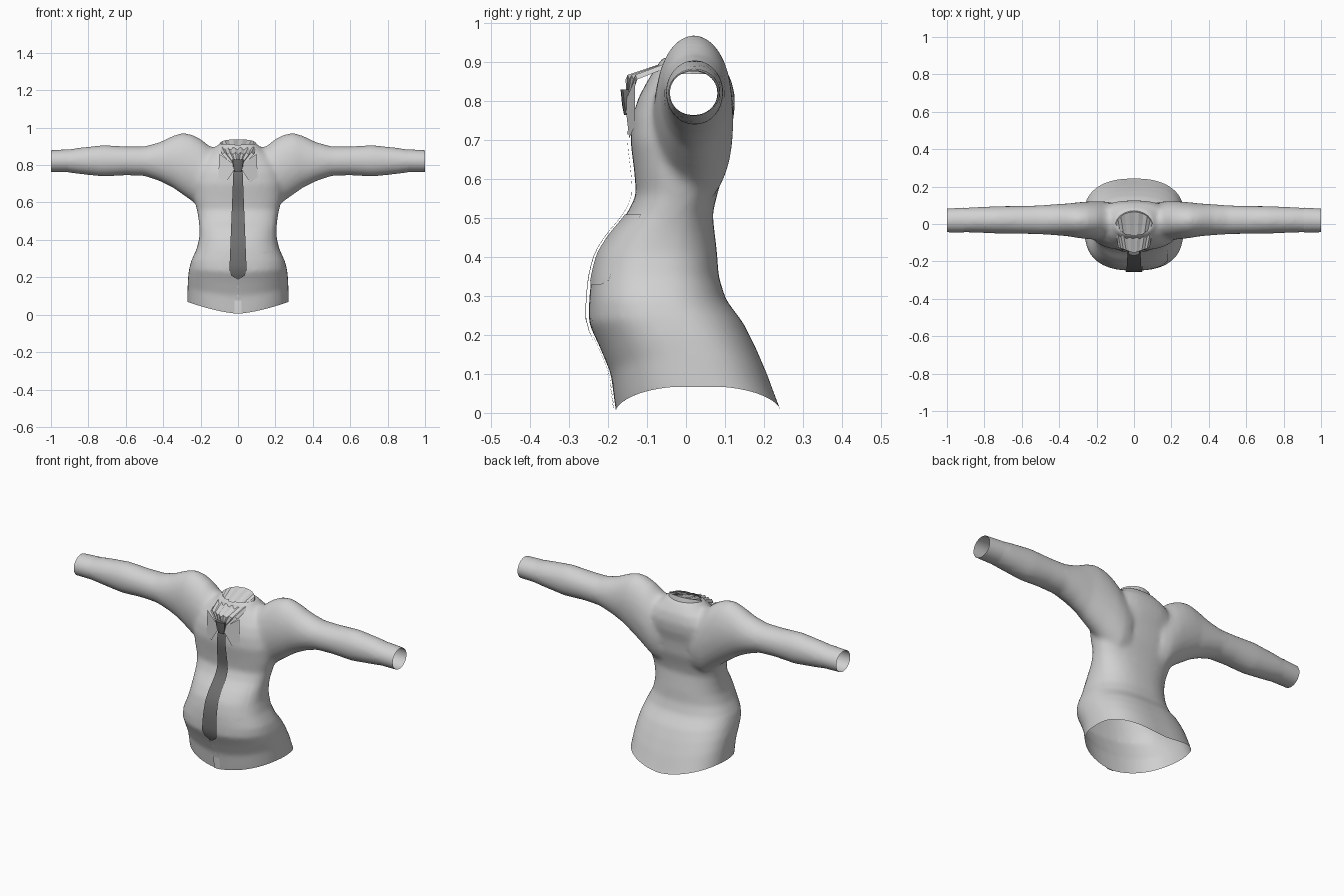
import bpy, bmesh, math
from mathutils import Vector
from mathutils.bvhtree import BVHTree

if "Cube" in bpy.data.objects:
    bpy.data.objects.remove(bpy.data.objects["Cube"], do_unlink=True)


def material(name, v):
    m = bpy.data.materials.new(name)
    m.use_nodes = True
    m.diffuse_color = (v, v, v, 1)
    m.node_tree.nodes["Principled BSDF"].inputs["Base Color"].default_value = (v, v, v, 1)
    return m


CLOTH = material("shirt cloth", 0.64)
TIE = material("tie grey", 0.16)
TRIM = material("placket white", 0.8)


def make_object(name, bm, mat, smooth=True):
    me = bpy.data.meshes.new(name)
    bm.to_mesh(me)
    bm.free()
    me.materials.append(mat)
    ob = bpy.data.objects.new(name, me)
    bpy.context.collection.objects.link(ob)
    if smooth:
        bpy.ops.object.select_all(action='DESELECT')
        ob.select_set(True)
        bpy.context.view_layer.objects.active = ob
        bpy.ops.object.shade_smooth_by_angle(angle=math.radians(40))
    return ob


def loft(bm, rings, caps=True):
    loops = [[bm.verts.new(p) for p in r] for r in rings]
    n = len(loops[0])
    for a, b in zip(loops, loops[1:]):
        for i in range(n):
            j = (i + 1) % n
            bm.faces.new((a[i], a[j], b[j], b[i]))
    if caps:
        bm.faces.new(loops[0][::-1])
        bm.faces.new(loops[-1])


def oval(power, n=40):
    for i in range(n):
        a = math.tau * i / n
        c, s = math.cos(a), math.sin(a)
        yield (math.copysign(abs(c) ** power, c), math.copysign(abs(s) ** power, s))


def sleeve_ring(x, z0, z1, y0, y1, side, grow=0.0):
    return [(side * x, (y0 + y1) / 2 + ((y1 - y0) / 2 + grow) * c,
             (z0 + z1) / 2 + ((z1 - z0) / 2 + grow) * s) for c, s in oval(1.0)]


# Body sections: height, half width, front, back
BODY = [(-.05, .27, -.165, .275), (0, .272, -.18, .245), (.1, .27, -.193, .208),
        (.17, .268, -.222, .178), (.23, .262, -.25, .148), (.29, .25, -.249, .103),
        (.35, .222, -.243, .084), (.41, .207, -.228, .08), (.46, .206, -.196, .074),
        (.51, .211, -.152, .068), (.56, .22, -.128, .08), (.62, .235, -.133, .098),
        (.7, .24, -.143, .108), (.76, .23, -.138, .123), (.81, .215, -.122, .127),
        (.86, .17, -.095, .115), (.89, .125, -.075, .095), (.915, .1, -.06, .075)]
# Sleeve sections: distance from centre, bottom, top, front, back
SLEEVE = [(.1, .52, .885, -.09, .11), (.15, .53, .9, -.09, .12), (.2, .57, .94, -.085, .122),
          (.25, .61, .965, -.08, .12), (.3, .645, .972, -.075, .116), (.35, .68, .956, -.066, .11),
          (.42, .715, .922, -.06, .106), (.5, .742, .9, -.055, .1), (.6, .745, .9, -.053, .097),
          (.72, .738, .907, -.052, .096), (.85, .752, .893, -.046, .09),
          (.92, .762, .882, -.044, .086), (1.05, .764, .877, -.043, .08)]

# Body and sleeves as overlapping solids, fused into one skin
bm = bmesh.new()
loft(bm, [[(w * c, (f + b) / 2 + (b - f) / 2 * s, z) for c, s in oval(.82)]
          for z, w, f, b in BODY])
for side in (1, -1):
    loft(bm, [sleeve_ring(*s, side) for s in SLEEVE])
bmesh.ops.recalc_face_normals(bm, faces=bm.faces)
source = make_object("shirt_source", bm, CLOTH, smooth=False)
remesh = source.modifiers.new("fuse", 'REMESH')
remesh.mode = 'VOXEL'
remesh.voxel_size = 0.011
relax = source.modifiers.new("relax", 'SMOOTH')
relax.factor = 0.5
relax.iterations = 12
deps = bpy.context.evaluated_depsgraph_get()
fused = bpy.data.meshes.new_from_object(source.evaluated_get(deps))
bpy.data.objects.remove(source, do_unlink=True)

# Open the cuffs, hem and neck, then curve the hem up at the sides
bm = bmesh.new()
bm.from_mesh(fused)
bpy.data.meshes.remove(fused)
for co, no in (((1, 0, 0), (1, 0, 0)), ((-1, 0, 0), (-1, 0, 0)), ((0, 0, .006), (0, 0, -1))):
    bmesh.ops.bisect_plane(bm, geom=bm.verts[:] + bm.edges[:] + bm.faces[:],
                           plane_co=co, plane_no=no, clear_outer=True)
neck = [f for f in bm.faces if f.calc_center_median().z > .89
        and (f.calc_center_median().x / .085) ** 2 + (f.calc_center_median().y / .06) ** 2 < 1]
bmesh.ops.delete(bm, geom=neck, context='FACES')
for v in bm.verts:
    if v.co.z < .3:
        v.co.z += .062 * min(1, abs(v.co.x) / .265) ** 1.5 * (1 - v.co.z / .3)
skin = BVHTree.FromBMesh(bm)
make_object("shirt", bm, CLOTH)


def drape(x, z, lift):
    hit = skin.ray_cast(Vector((x, -1, z)), Vector((0, 1, 0)))[0]
    return (x, (hit.y if hit else -.18) - lift, z)


def draped_plate(name, rows, mat, lift, cols=6):
    # Rows hold height, left edge and right edge
    bm = bmesh.new()
    grid = [[bm.verts.new(drape(a + (b - a) * i / cols, z, lift)) for i in range(cols + 1)]
            for z, a, b in rows]
    for p, q in zip(grid, grid[1:]):
        for i in range(cols):
            bm.faces.new((p[i], q[i], q[i + 1], p[i + 1]))
    return make_object(name, bm, mat)


def taper(z0, z1, w0, w1, n):
    for i in range(n):
        t = i / n
        w = w0 + (w1 - w0) * t
        yield (z0 + (z1 - z0) * t, -w, w)


# Tie, placket, buttons and pocket
blade = list(taper(.79, .24, .024, .046, 24)) + [(.24, -.046, .046), (.21, -.036, .036),
                                                 (.188, -.004, .004)]
draped_plate("tie_blade", blade, TIE, .009)
draped_plate("front_placket", list(taper(.2, .012, .018, .02, 10)) + [(.012, -.02, .02)],
             CLOTH, .004)
draped_plate("placket_end", list(taper(.075, .008, .018, .02, 5)) + [(.008, -.02, .02)],
             TRIM, .006)
for i, z in enumerate((.1, .15)):
    bm = bmesh.new()
    bmesh.ops.create_circle(bm, cap_ends=True, radius=.006, segments=12)
    for v in bm.verts:
        v.co = drape(v.co.x, z + v.co.y, .007)
    make_object(f"button_{i + 1}", bm, TRIM)
pocket = [(.51 - .17 * i / 12, .045, .18) for i in range(13)] + [(.328, .07, .15)]
draped_plate("left_pocket", pocket, CLOTH, .004, 10)

# Cuff bands
for side, name in ((1, "left_cuff"), (-1, "right_cuff")):
    bm = bmesh.new()
    loft(bm, [sleeve_ring(.91, .763, .883, -.044, .086, side, .001),
              sleeve_ring(1.0, .764, .878, -.043, .081, side, .001)], caps=False)
    bmesh.ops.recalc_face_normals(bm, faces=bm.faces)
    make_object(name, bm, CLOTH)

# Pleated collar running from the neck rim down to the knot
bm = bmesh.new()
N = 12
rows = [[], [], [], []]
for i in range(N + 1):
    u = 2 * i / N - 1
    a = u * math.pi / 2
    fold = .006 if i % 2 else -.006
    x, y = .1 * math.sin(a), -.015 + .08 * math.cos(a)
    rim = .9 + .038 * math.cos(a) ** .5 if abs(u) < 1 else .9
    rows[0].append((x * 1.12, y * 1.15 + .006, .87))
    rows[1].append((x, y, rim))
    rows[2].append((.085 * u, -.155 + .03 * abs(u), .862 + fold))
    rows[3].append((.018 * u, -.15 + fold / 2, .795))
grid = [[bm.verts.new(p) for p in r] for r in rows]
for p, q in zip(grid, grid[1:]):
    for i in range(N):
        bm.faces.new((p[i], q[i], q[i + 1], p[i + 1]))
make_object("collar", bm, CLOTH, smooth=False)

# Tie knot
bm = bmesh.new()
loft(bm, [[(w * c, y + .016 * s, z) for c, s in oval(.7, 12)]
          for z, w, y in ((.765, .02, -.143), (.79, .027, -.148), (.83, .03, -.152))])
bmesh.ops.recalc_face_normals(bm, faces=bm.faces)
make_object("tie_knot", bm, TIE)

# Collar points either side of the knot
for side, name in ((1, "left"), (-1, "right")):
    bm = bmesh.new()
    pts = [(.015, -.156, .8), (.02, -.154, .775), (.065, -.146, .705),
           (.105, -.132, .735), (.1, -.13, .86)]
    bm.faces.new([bm.verts.new((side * x, y, z)) for x, y, z in pts[::side]])
    bmesh.ops.recalc_face_normals(bm, faces=bm.faces)
    for f in bm.faces:
        if f.normal.y > 0:
            f.normal_flip()
    make_object(name + "_collar_point", bm, CLOTH, smooth=False)
